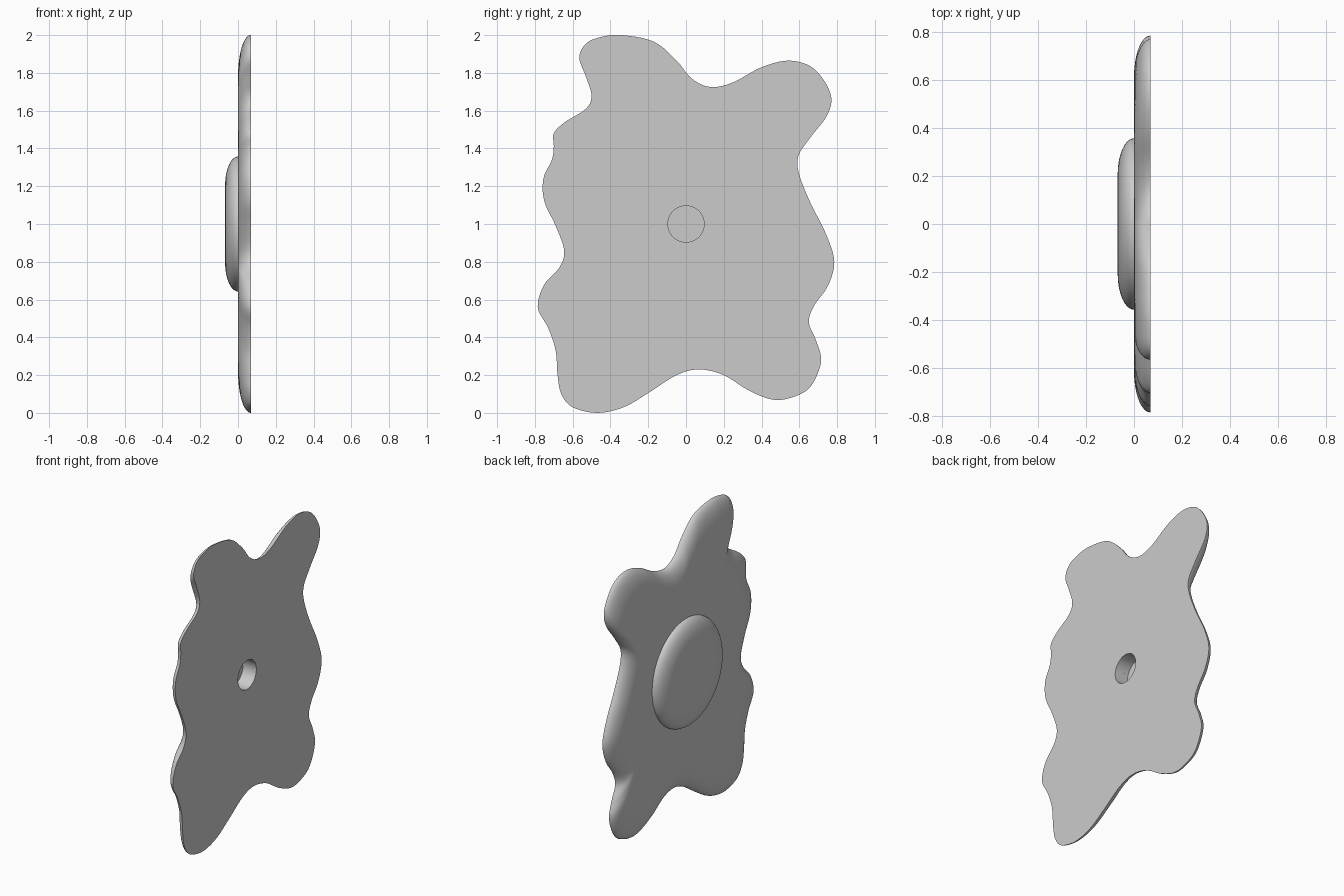
import bpy
import bmesh
from math import sin, cos, pi
from mathutils import Vector

# Remove the default cube
default_cube = bpy.data.objects.get("Cube")
if default_cube:
    bpy.data.objects.remove(default_cube, do_unlink=True)

THICK = 0.068        # thickness of each layer
HOLE_RADIUS = 0.096
HOLE_FLOOR = -0.03   # the pocket stops inside the yolk
YOLK_RADIUS = 0.357
CENTRE = Vector((0, 1))

# Wavy outline in the y-z plane, in hundredths of a unit
OUTLINE = [
    (-34, 200), (-17, 196.5), (-5, 186.5), (3, 177), (13, 172.5), (25, 175),
    (40, 183), (55, 186.5), (68, 182), (76.5, 169), (75, 158), (66, 146),
    (59.5, 136), (60, 126), (66, 111), (74, 95), (78.5, 80), (75, 67),
    (68, 57), (65, 48), (69, 38), (71.5, 27), (66, 14), (57, 8.5),
    (46, 7), (33, 12), (20, 20), (7, 23), (-5, 20), (-20, 10.5),
    (-33, 3), (-47, 0), (-60, 3), (-66, 10), (-68, 20), (-69, 33),
    (-73, 45), (-78.5, 56), (-75, 68), (-67, 77), (-64.5, 86), (-69, 99),
    (-75, 112), (-75.5, 124), (-71, 134), (-70, 141), (-70, 148), (-64, 154),
    (-53, 161), (-50, 168), (-53, 178), (-56.5, 188), (-53, 195.5), (-45, 199),
]


def smooth_closed(points, steps):
    """Closed Catmull-Rom curve through the points."""
    result = []
    count = len(points)
    for i in range(count):
        a, b, c, d = (points[(i + k) % count] for k in (-1, 0, 1, 2))
        for s in range(steps):
            t = s / steps
            result.append(0.5 * (2 * b + (c - a) * t
                                 + (2 * a - 5 * b + 4 * c - d) * t ** 2
                                 + (3 * b - a - 3 * c + d) * t ** 3))
    return result


def scaled(ring, factor):
    return [p * factor for p in ring]


def rounded_edge(steps):
    """Quarter ellipse as (inset, depth) fractions, from rim to flat face."""
    return [(1 - cos(pi / 2 * i / steps), sin(pi / 2 * i / steps))
            for i in range(steps + 1)]


def loft(name, sections, material, closed=False):
    """Join rings of equal length, each given as (x, ring around the centre)."""
    bm = bmesh.new()
    rows = [[bm.verts.new((x, p.x + CENTRE.x, p.y + CENTRE.y)) for p in ring]
            for x, ring in sections]
    pairs = list(zip(rows, rows[1:]))
    if closed:
        pairs.append((rows[-1], rows[0]))
    else:
        bm.faces.new(rows[0])
        bm.faces.new(rows[-1])
    for low, high in pairs:
        for i in range(len(low)):
            j = (i + 1) % len(low)
            bm.faces.new((low[i], low[j], high[j], high[i]))
    bmesh.ops.recalc_face_normals(bm, faces=bm.faces)
    mesh = bpy.data.meshes.new(name)
    bm.to_mesh(mesh)
    bm.free()
    mesh.materials.append(material)
    obj = bpy.data.objects.new(name, mesh)
    bpy.context.collection.objects.link(obj)
    bpy.ops.object.select_all(action='DESELECT')
    obj.select_set(True)
    bpy.context.view_layer.objects.active = obj
    bpy.ops.object.shade_smooth_by_angle(angle=pi / 6)
    return obj


grey = bpy.data.materials.new("light_grey")
grey.use_nodes = True
grey.diffuse_color = (0.6, 0.6, 0.6, 1)
grey.node_tree.nodes["Principled BSDF"].inputs["Base Color"].default_value = (0.6, 0.6, 0.6, 1)

# Egg white: flat back, softly rounded front rim, round hole in the middle
control = [Vector(p) / 100 - CENTRE for p in OUTLINE]
outline = smooth_closed(control, 5)
hole = [p.normalized() * HOLE_RADIUS for p in outline]
white = [(THICK, hole)]
white += [(THICK * (1 - depth), scaled(outline, 1 - 0.22 * inset))
          for inset, depth in rounded_edge(12)]
white.append((0, hole))
loft("egg_white", white, grey, closed=True)

# Yolk: rounded disc on the front, with the end of the hole sunk into its base
circle = [Vector((cos(2 * pi * i / 96), sin(2 * pi * i / 96))) for i in range(96)]
yolk = [(HOLE_FLOOR, scaled(circle, HOLE_RADIUS)), (0, scaled(circle, HOLE_RADIUS))]
yolk += [(-THICK * depth, scaled(circle, YOLK_RADIUS - 0.15 * inset))
         for inset, depth in rounded_edge(12)]
loft("yolk", yolk, grey)
